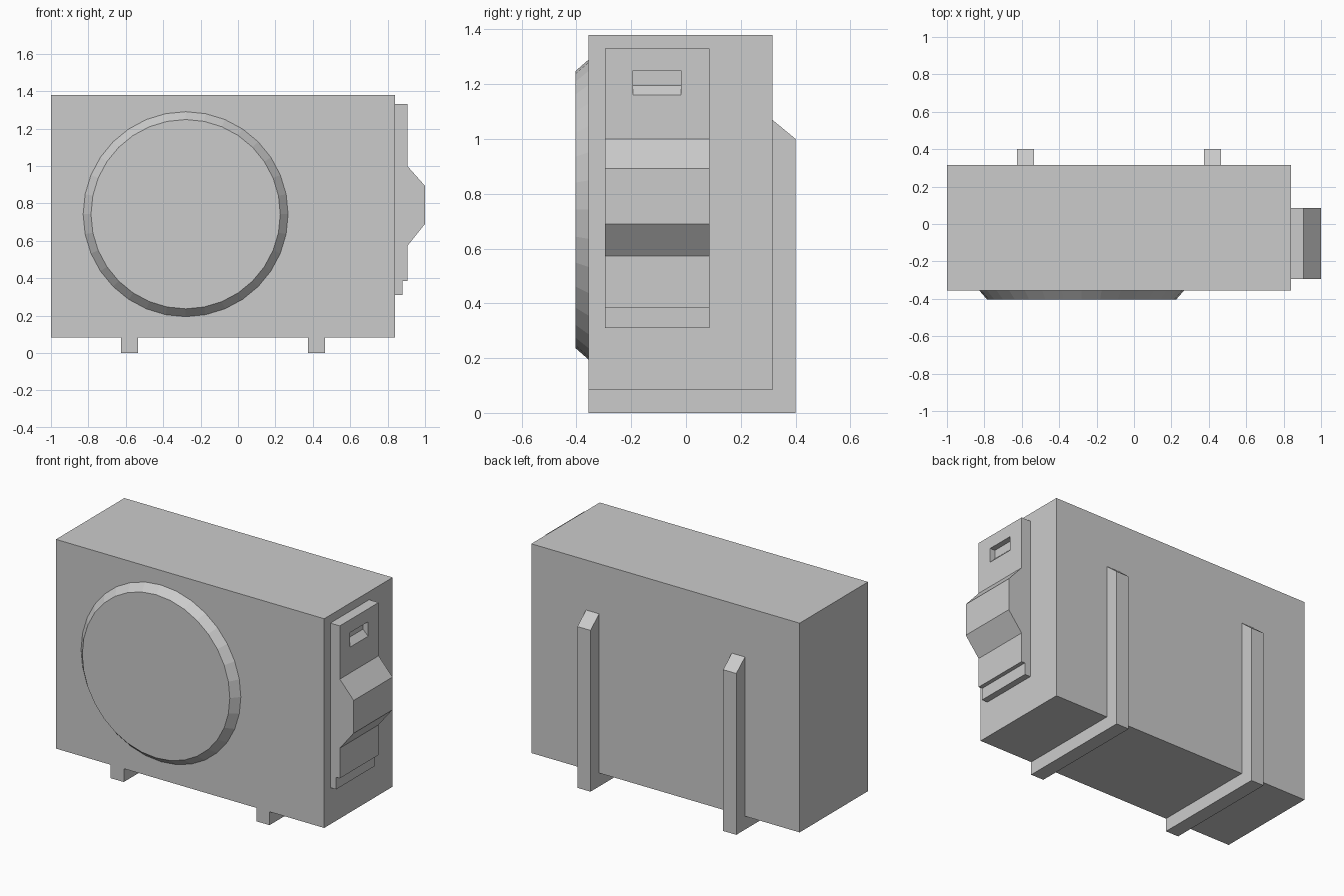
import bpy, bmesh, math
from mathutils import Matrix, Vector

cube = bpy.data.objects.get("Cube")
if cube:
    bpy.data.objects.remove(cube, do_unlink=True)

# One painted-metal colour
grey = bpy.data.materials.new("light_grey")
grey.use_nodes = True
colour = (0.6, 0.6, 0.6, 1)
grey.diffuse_color = colour
grey.node_tree.nodes["Principled BSDF"].inputs["Base Color"].default_value = colour


def add_object(name, bm):
    bmesh.ops.recalc_face_normals(bm, faces=bm.faces)
    mesh = bpy.data.meshes.new(name)
    bm.to_mesh(mesh)
    bm.free()
    mesh.materials.append(grey)
    obj = bpy.data.objects.new(name, mesh)
    bpy.context.collection.objects.link(obj)
    return obj


def prism(name, points, sweep):
    """Sweep a closed outline along a vector."""
    bm = bmesh.new()
    face = bm.faces.new([bm.verts.new(p) for p in points])
    swept = bmesh.ops.extrude_face_region(bm, geom=[face], use_keep_orig=True)
    verts = [g for g in swept["geom"] if isinstance(g, bmesh.types.BMVert)]
    bmesh.ops.translate(bm, verts=verts, vec=Vector(sweep))
    return add_object(name, bm)


# Cabinet
front, back, base, top = -0.355, 0.315, 0.083, 1.38
left_end, right_end = -1.0, 0.84
prism("cabinet",
      [(left_end, front, base), (right_end, front, base),
       (right_end, front, top), (left_end, front, top)],
      (0, back - front, 0))

# Raised fan cover with a bevelled rim
bm = bmesh.new()
bmesh.ops.create_cone(bm, cap_ends=True, segments=32,
                      radius1=0.548, radius2=0.506, depth=0.048,
                      matrix=Matrix.Translation((-0.28, front - 0.024, 0.742))
                      @ Matrix.Rotation(math.pi / 2, 4, 'X'))
add_object("fan_cover", bm)

# L-shaped mounting brackets under the base and up the back
bracket = [(front, 0), (0.4, 0), (0.4, 1.0), (back, 1.07), (back, base), (front, base)]
for name, x in (("bracket_right", -0.625), ("bracket_left", 0.375)):
    prism(name, [(x, y, z) for y, z in bracket], (0.09, 0, 0))

# Stepped valve cover on the end wall
face_x = 0.905
outline = [(right_end, 1.33), (face_x, 1.33), (face_x, 1.0), (1.0, 0.893),
           (1.0, 0.69), (face_x, 0.572), (face_x, 0.385), (0.88, 0.385),
           (0.88, 0.31), (right_end, 0.31)]
cover = prism("valve_cover", [(x, -0.295, z) for x, z in outline], (0, 0.38, 0))

# Finger grip recess: flat back with a ramp below
grip = [(0.87, 1.25), (0.93, 1.25), (0.93, 1.135), (face_x, 1.16), (0.87, 1.195)]
cutter = prism("grip_cutter", [(x, -0.193, z) for x, z in grip], (0, 0.175, 0))
cutter.hide_render = True
cut = cover.modifiers.new("grip_recess", 'BOOLEAN')
cut.operation = 'DIFFERENCE'
cut.solver = 'EXACT'
cut.object = cutter
bpy.context.view_layer.objects.active = cover
bpy.ops.object.modifier_apply(modifier=cut.name)
bpy.data.objects.remove(cutter, do_unlink=True)
